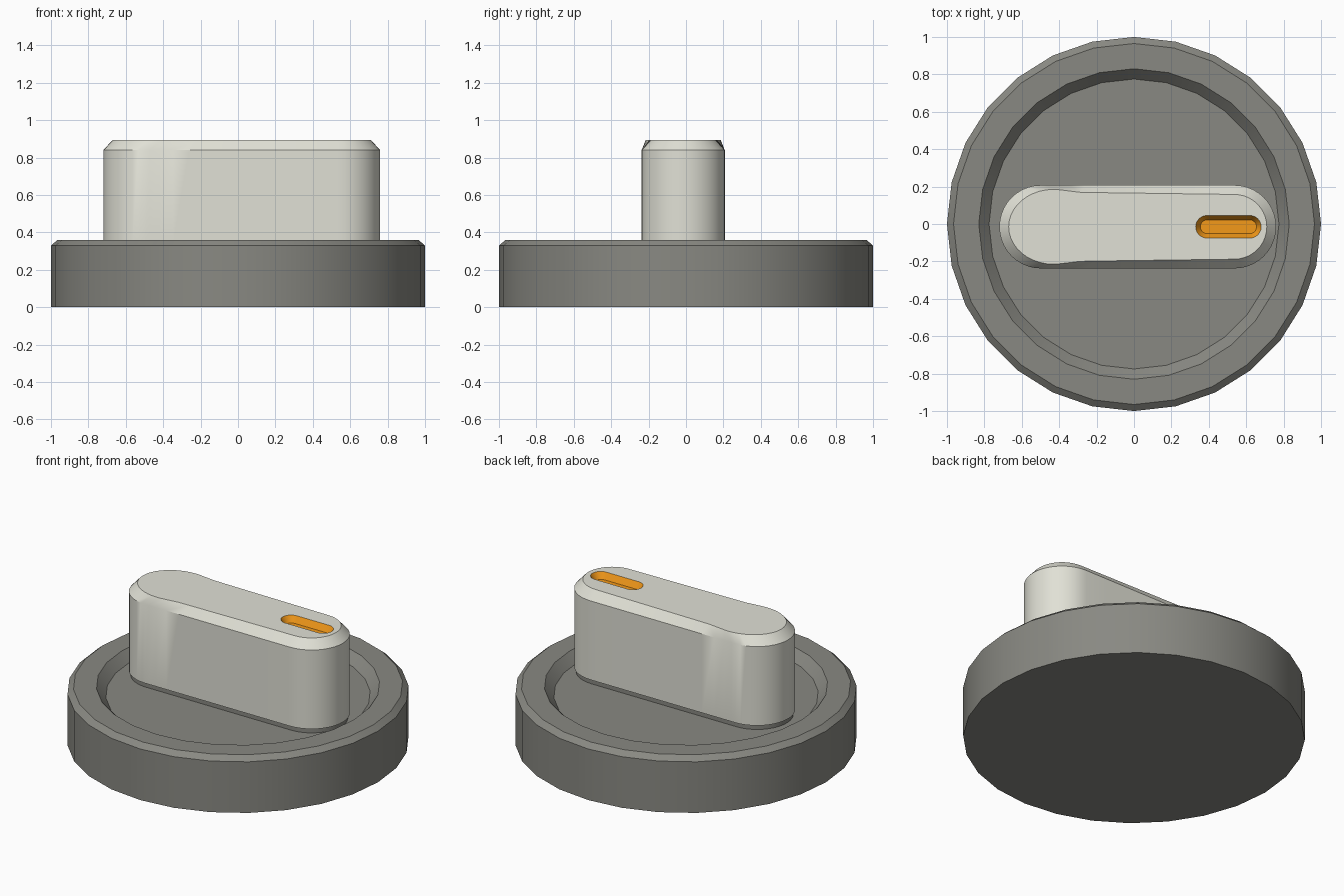
import bpy, bmesh
from math import sin, cos, pi, radians

if "Cube" in bpy.data.objects:
    bpy.data.objects.remove(bpy.data.objects["Cube"])

CY = -0.015   # grip centre line in y
CAP, SIDE = 10, 10


def material(name, rgb):
    m = bpy.data.materials.new(name)
    m.diffuse_color = (*rgb, 1)
    m.use_nodes = True
    m.node_tree.nodes["Principled BSDF"].inputs["Base Color"].default_value = m.diffuse_color
    return m


def loft(name, loops, mat, cap_start=True, cap_end=True):
    """Skin a stack of equal-length loops into one mesh."""
    bm = bmesh.new()
    rings = [[bm.verts.new(p) for p in loop] for loop in loops]
    n = len(rings[0])
    for a, b in zip(rings, rings[1:]):
        for i in range(n):
            j = (i + 1) % n
            bm.faces.new((a[i], a[j], b[j], b[i]))
    if cap_start:
        bm.faces.new(rings[0][::-1])
    if cap_end:
        bm.faces.new(rings[-1])
    me = bpy.data.meshes.new(name)
    bm.to_mesh(me)
    bm.free()
    ob = bpy.data.objects.new(name, me)
    bpy.context.collection.objects.link(ob)
    me.materials.append(mat)
    bpy.ops.object.select_all(action='DESELECT')
    ob.select_set(True)
    bpy.context.view_layer.objects.active = ob
    bpy.ops.object.shade_smooth_by_angle(angle=radians(30))
    return ob


def circle(r, z, n=28):
    return [(r * cos(2 * pi * i / n), r * sin(2 * pi * i / n), z) for i in range(n)]


def capsule(left, right, wl, wr, z, al=None, ar=None, step=0.0):
    """Counter-clockwise capsule: ends at left/right, half widths wl/wr,
    cap lengths al/ar; step narrows the sides soon after the left cap."""
    al, ar = al or wl, ar or wr
    xl, xr = left + al, right - ar
    pts = [(xr + ar * cos(t), wr * sin(t))
           for t in (-pi / 2 + pi * i / (2 * CAP) for i in range(CAP, 2 * CAP + 1))]
    for i in range(1, SIDE):
        u = (1 - i / SIDE) ** 1.6           # denser towards the left cap
        s = min(1, u * (xr - xl) / 0.16)
        s = s * s * (3 - 2 * s)
        w = wl - step * s + (wr - wl + step) * u
        pts.append((xl + (xr - xl) * u, w))
    pts += [(xl - al * sin(t), wl * cos(t))
            for t in (pi * i / (2 * CAP) for i in range(CAP + 1))]
    lower = [(x, -y) for x, y in pts[-2:0:-1]]
    return [(x, y + CY, z) for x, y in pts + lower]


grey = material("dark_grey", (0.25, 0.25, 0.225))
ivory = material("ivory", (0.75, 0.75, 0.67))
orange = material("orange", (0.9, 0.32, 0.01))

# Round base with chamfered rim and shallow dish
loft("base", [circle(r, z) for r, z in
              ((1, 0), (1, 0.33), (0.965, 0.36), (0.83, 0.36), (0.775, 0.30))], grey)

# Low seat under the grip
loft("grip_seat", [capsule(-0.71, 0.75, 0.212, 0.212, z) for z in (0.295, 0.335)], grey)

# Finger grip with bevelled top, open around the indicator slot
slot_top = capsule(0.33, 0.68, 0.06, 0.06, 0.895)
loft("finger_grip", [
    capsule(-0.72, 0.76, 0.2225, 0.2225, 0.33),
    capsule(-0.72, 0.76, 0.2225, 0.2225, 0.84),
    capsule(-0.67, 0.71, 0.20, 0.173, 0.895, al=0.24, step=0.014),
    slot_top], ivory, cap_end=False)

# Sunken indicator slot
loft("indicator_slot", [slot_top, capsule(0.355, 0.655, 0.037, 0.037, 0.855)],
     orange, cap_start=False)
